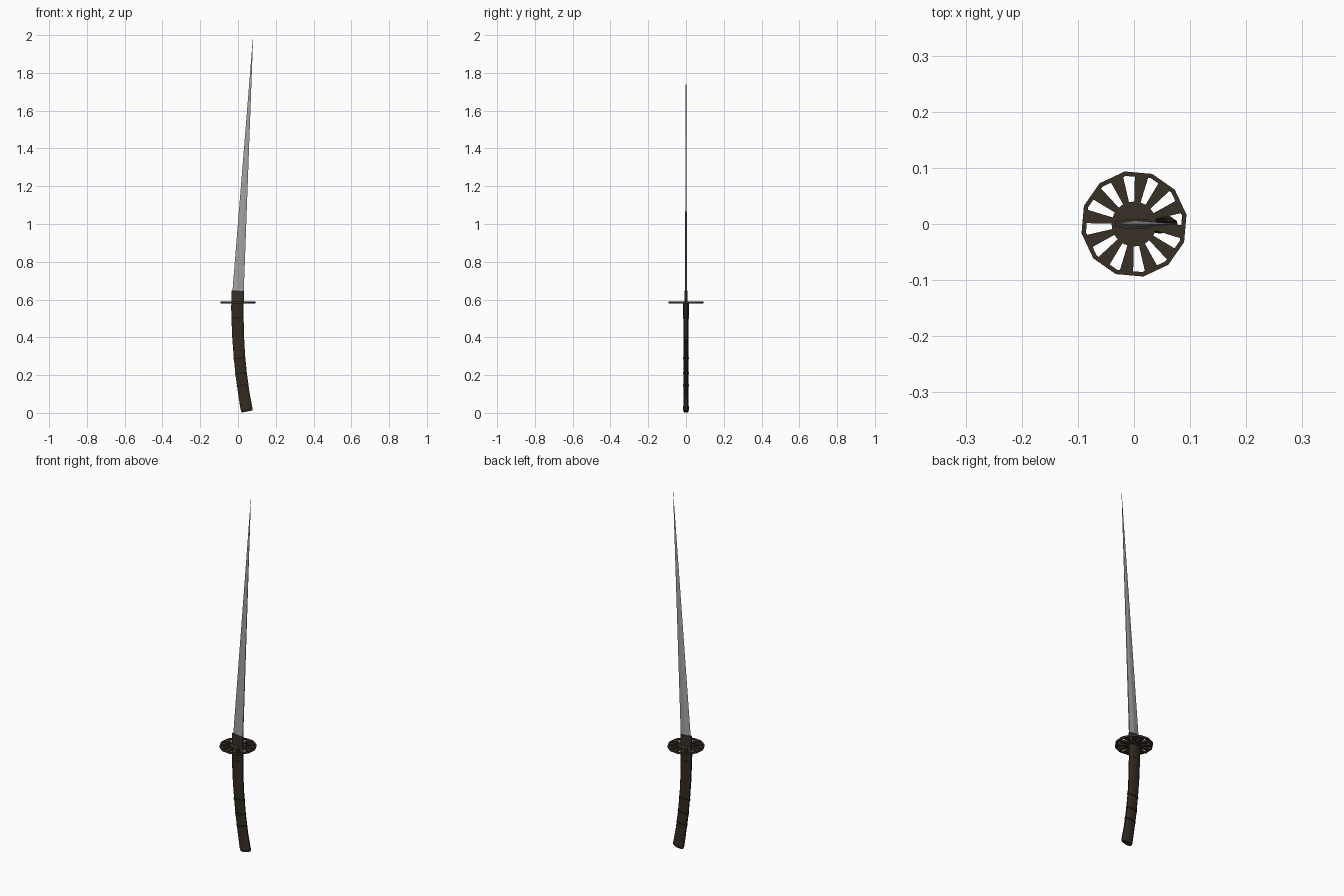
import bpy, bmesh, math
from mathutils import Vector

if "Cube" in bpy.data.objects:
    bpy.data.objects.remove(bpy.data.objects["Cube"])


def material(name, rgb):
    m = bpy.data.materials.new(name)
    m.diffuse_color = (*rgb, 1)
    m.use_nodes = True
    m.node_tree.nodes["Principled BSDF"].inputs["Base Color"].default_value = m.diffuse_color
    return m


STEEL = material("blade steel", (0.36, 0.36, 0.365))
WOOD = material("dark grip brown", (0.032, 0.024, 0.014))
IRON = material("guard brown", (0.040, 0.029, 0.019))
BAND = material("band black brown", (0.016, 0.012, 0.008))


def finish(name, bm, mat):
    bmesh.ops.recalc_face_normals(bm, faces=bm.faces[:])
    me = bpy.data.meshes.new(name)
    bm.to_mesh(me)
    bm.free()
    me.materials.append(mat)
    ob = bpy.data.objects.new(name, me)
    bpy.context.collection.objects.link(ob)
    return ob


def loft(name, rings, mat):
    """Skin a list of equal-length point rings, closing both ends."""
    bm = bmesh.new()
    vs = [[bm.verts.new(p) for p in r] for r in rings]
    n = len(vs[0])
    for a, b in zip(vs, vs[1:]):
        for i in range(n):
            j = (i + 1) % n
            bm.faces.new((a[i], a[j], b[j], b[i]))
    bm.faces.new(vs[0][::-1])
    bm.faces.new(vs[-1])
    return finish(name, bm, mat)


# Grip: flat oval sections following a gentle curve
def grip_x(z):
    t = max(0, (0.575 - z) / 0.567)
    return -0.003 + 0.051 * t ** 2.2


def oval(z, hx, hy, sides=10):
    dx = grip_x(z + 0.002) - grip_x(z - 0.002)
    across = Vector((0.004, 0, -dx)).normalized()
    centre = Vector((grip_x(z), 0, z))
    return [centre + across * hx * math.cos(a) + Vector((0, hy * math.sin(a), 0))
            for a in (2 * math.pi * (i + 0.5) / sides for i in range(sides))]


grip_levels = [(0.007, 0.030, 0.013), (0.02, 0.033, 0.017), (0.04, 0.033, 0.014),
               (0.10, 0.032, 0.012), (0.20, 0.032, 0.012), (0.30, 0.032, 0.012),
               (0.40, 0.033, 0.013), (0.50, 0.034, 0.014), (0.565, 0.035, 0.017),
               (0.578, 0.034, 0.017)]
loft("grip", [oval(*g) for g in grip_levels], WOOD)

# Thin bands around the grip
for i, z in enumerate((0.145, 0.21, 0.29, 0.505)):
    loft(f"grip_band_{i + 1}", [oval(z - 0.004, 0.0335, 0.0150),
                                oval(z + 0.004, 0.0335, 0.0150)], BAND)

# Guard: hub, twelve wedge spokes and a twelve-sided rim
Z0, Z1 = 0.579, 0.590


def ring_sector(bm, r0, r1, a0, a1):
    pts = [(r0, a0), (r1, a0), (r1, a1), (r0, a1)]
    lo, hi = [[bm.verts.new((r * math.cos(a), r * math.sin(a), z)) for r, a in pts]
              for z in (Z0, Z1)]
    bm.faces.new(lo[::-1])
    bm.faces.new(hi)
    for i in range(4):
        j = (i + 1) % 4
        bm.faces.new((lo[i], lo[j], hi[j], hi[i]))


bm = bmesh.new()
for k in range(12):
    a = math.radians(10 + 30 * k)
    ring_sector(bm, 0.087, 0.095, a, a + math.radians(30))
    s = math.radians(21 + 30 * k)
    ring_sector(bm, 0.034, 0.088, s - math.radians(8), s + math.radians(8))
bmesh.ops.remove_doubles(bm, verts=bm.verts[:], dist=1e-6)
finish("guard_wheel", bm, IRON)

loft("guard_hub", [[Vector((0.040 * math.cos(a), 0.040 * math.sin(a), z))
                    for a in (2 * math.pi * i / 24 for i in range(24))]
                   for z in (Z0 - 0.0005, Z1 + 0.0005)], IRON)


# Blade and collar: sharp edge on the left, narrow flat spine on the right
def wedge(z, x0, x1, hy):
    w = x1 - x0
    return [Vector((x0, 0, z)), Vector((x0 + 0.55 * w, -hy, z)),
            Vector((x1, -hy * 0.55, z)), Vector((x1, hy * 0.55, z)),
            Vector((x0 + 0.55 * w, hy, z))]


def blade_section(t):
    return wedge(0.60 + 1.4 * t, -0.033 + 0.113 * t, 0.029 + 0.0515 * t,
                 0.0055 * (1 - t) + 0.0003)


loft("blade", [blade_section(i / 6) for i in range(7)], STEEL)
loft("blade_collar", [
    [Vector((x, y, z + 0.06 * -x * top)) for x, y in
     ((-0.034, -0.004), (-0.01, -0.009), (0.022, -0.009), (0.031, -0.005),
      (0.031, 0.005), (0.022, 0.009), (-0.01, 0.009), (-0.034, 0.004))]
    for z, top in ((0.585, 0), (0.647, 1))], IRON)
